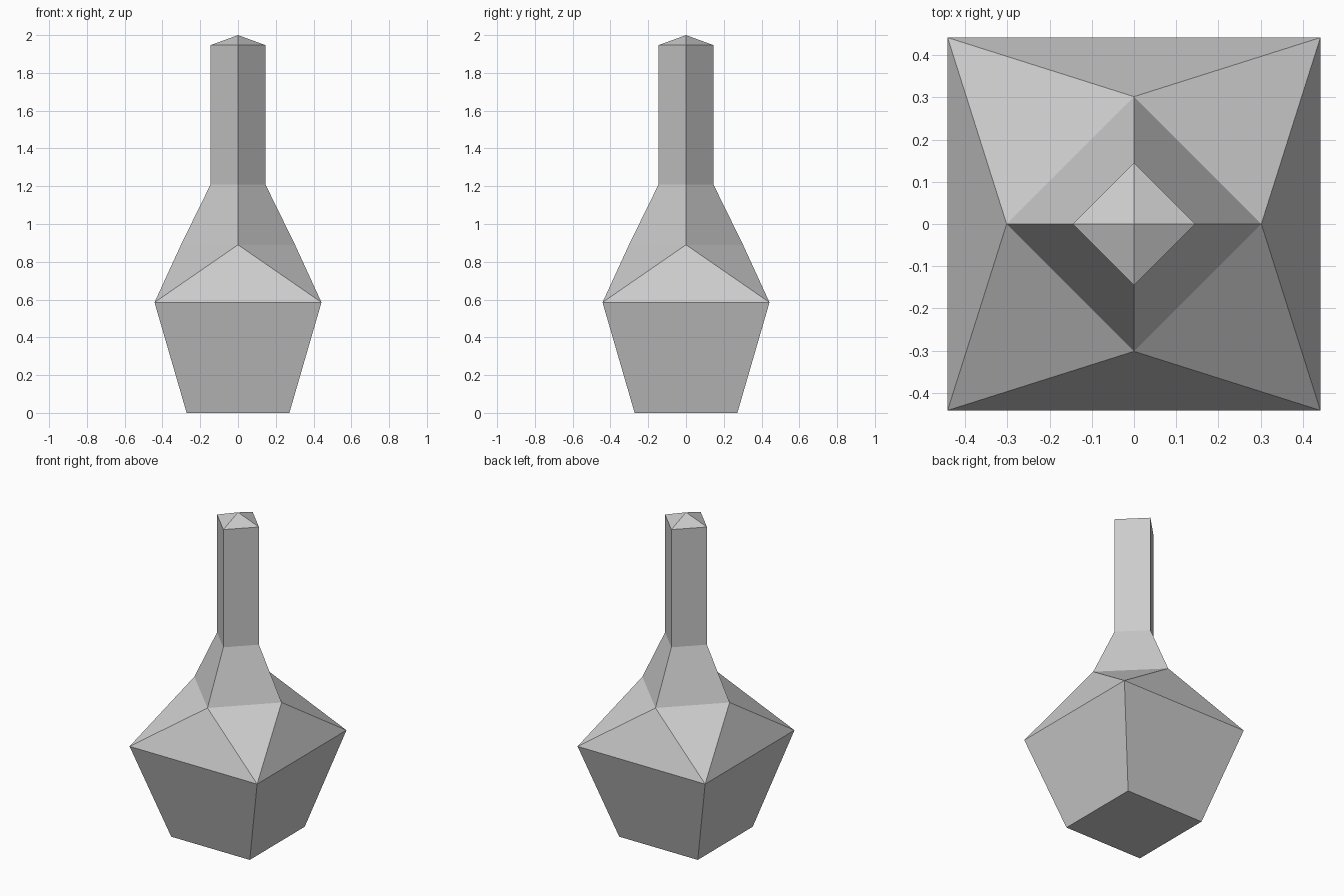
import bpy, bmesh
from math import cos, sin, pi, sqrt

if "Cube" in bpy.data.objects:
    bpy.data.objects.remove(bpy.data.objects["Cube"])

bm = bmesh.new()

def ring(radius, z, turn):
    """Four vertices around z, starting at the given angle."""
    return [bm.verts.new((radius * cos(turn + i * pi / 2),
                          radius * sin(turn + i * pi / 2), z)) for i in range(4)]

def bridge(a, b):
    for i in range(4):
        j = (i + 1) % 4
        bm.faces.new((a[i], a[j], b[j], b[i]))

# Square body rings (corners on diagonals), diamond neck rings (corners on axes)
base = ring(0.272 * sqrt(2), 0, pi / 4)
belly = ring(0.442 * sqrt(2), 0.585, pi / 4)
shoulder = ring(0.302, 0.89, 0)
neck = ring(0.145, 1.21, 0)
rim = ring(0.145, 1.947, 0)

# Body and neck walls
bm.faces.new(base[::-1])
bridge(base, belly)
bridge(shoulder, neck)
bridge(neck, rim)

# Twisted shoulder: alternating triangles from square to diamond
for i in range(4):
    j = (i + 1) % 4
    bm.faces.new((belly[i], shoulder[j], shoulder[i]))
    bm.faces.new((belly[i], belly[j], shoulder[j]))

# Pointed cap
tip = bm.verts.new((0, 0, 2))
for i in range(4):
    bm.faces.new((rim[i], rim[(i + 1) % 4], tip))

bmesh.ops.recalc_face_normals(bm, faces=bm.faces[:])
mesh = bpy.data.meshes.new("bottle")
bm.to_mesh(mesh)
bm.free()
bpy.context.collection.objects.link(bpy.data.objects.new("bottle", mesh))
